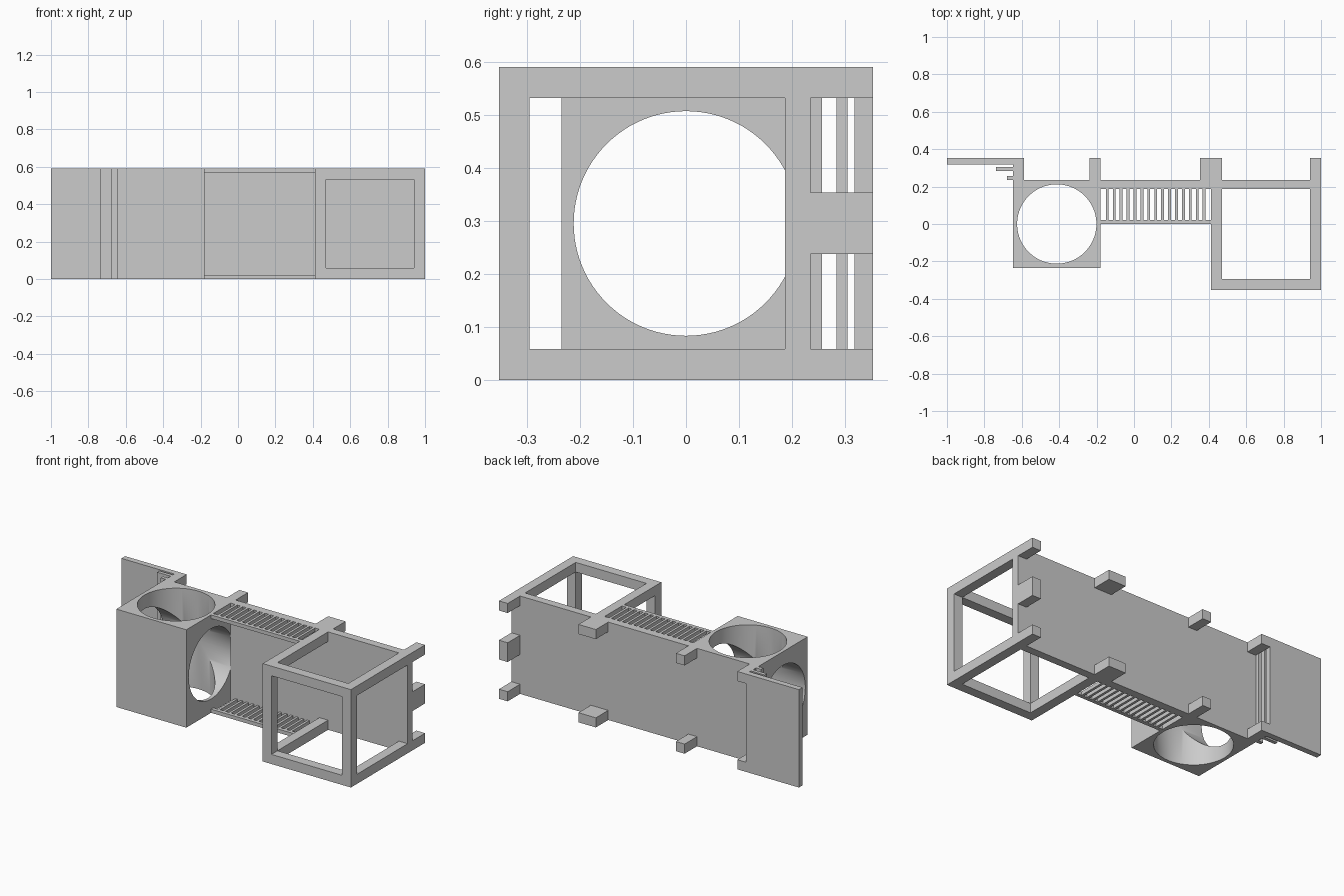
import bpy
import math

if "Cube" in bpy.data.objects:
    bpy.data.objects.remove(bpy.data.objects["Cube"])

H = 0.59           # overall height
B = 0.058          # frame bar thickness
Y0, Y1 = 0.187, 0.235   # back panel front and rear faces
YB = 0.353         # rear limit


def box(name, x, y, z):
    """Axis-aligned box from (min, max) pairs."""
    bpy.ops.mesh.primitive_cube_add(size=1, location=[(a + b) / 2 for a, b in (x, y, z)])
    o = bpy.context.object
    o.name = name
    o.scale = [b - a for a, b in (x, y, z)]
    bpy.ops.object.transform_apply(location=False, rotation=False, scale=True)
    return o


# Cube housing with a vertical and a sideways bore
XC = -0.413
housing = box("bored_housing", (-0.647, -0.18), (-0.235, Y1), (0, H))
cutters = []
for name, rot in (("vertical_bore", (0, 0, 0)), ("sideways_bore", (0, math.pi / 2, 0))):
    bpy.ops.mesh.primitive_cylinder_add(vertices=96, radius=0.212, depth=1,
                                        location=(XC, 0, H / 2), rotation=rot)
    c = bpy.context.object
    c.name = name
    c.hide_render = True
    m = housing.modifiers.new(name, 'BOOLEAN')
    m.operation = 'DIFFERENCE'
    m.solver = 'EXACT'
    m.object = c
    cutters.append(c)
bpy.ops.object.select_all(action='DESELECT')
housing.select_set(True)
bpy.context.view_layer.objects.active = housing
for m in list(housing.modifiers):
    bpy.ops.object.modifier_apply(modifier=m.name)
for c in cutters:
    bpy.data.objects.remove(c)
bpy.ops.object.shade_smooth_by_angle(angle=math.radians(30))

# Long back panel
box("back_panel", (-0.18, 1), (Y0, Y1), (0, H))

# Open cube frame on the right
XL, XR, YF = 0.412, 1.0, -YB
for x in (XL, XR - B):
    box("frame_post", (x, x + B), (YF, YF + B), (B, H - B))
for z in (0, H - B):
    box("frame_front_rail", (XL, XR), (YF, YF + B), (z, z + B))
    for x in (XL, XR - B):
        box("frame_side_rail", (x, x + B), (YF + B, Y0), (z, z + B))

# Top and bottom grilles between the two cubes
T, N = 0.022, 15
for z in (0, H - T):
    box("grille_rail", (-0.18, XL), (0, 0.022), (z, z + T))
    for i in range(N):
        x = -0.18 + (i + 1) * (XL + 0.18) / (N + 1)
        box("grille_bar", (x - 0.0075, x + 0.0075), (0.022, Y0), (z, z + T))

# Rear stubs, upper and lower rows, plus one middle stub at the right end
for x0, x1 in ((-0.647, -0.589), (-0.238, -0.18), (XL - B, XL + B), (XR - B, XR)):
    for z in (0, H - B):
        box("rear_stub", (x0, x1), (Y1, YB), (z, z + B))
box("middle_stub", (XR - B, XR), (Y1, YB), (0.237, 0.353))

# Side plate and two short stepped fins on the left
box("side_plate", (-1, -0.647), (0.318, YB), (0, H))
box("long_fin", (-0.738, -0.647), (0.284, 0.305), (0, H))
box("short_fin", (-0.68, -0.647), (Y1, 0.257), (0, H))
